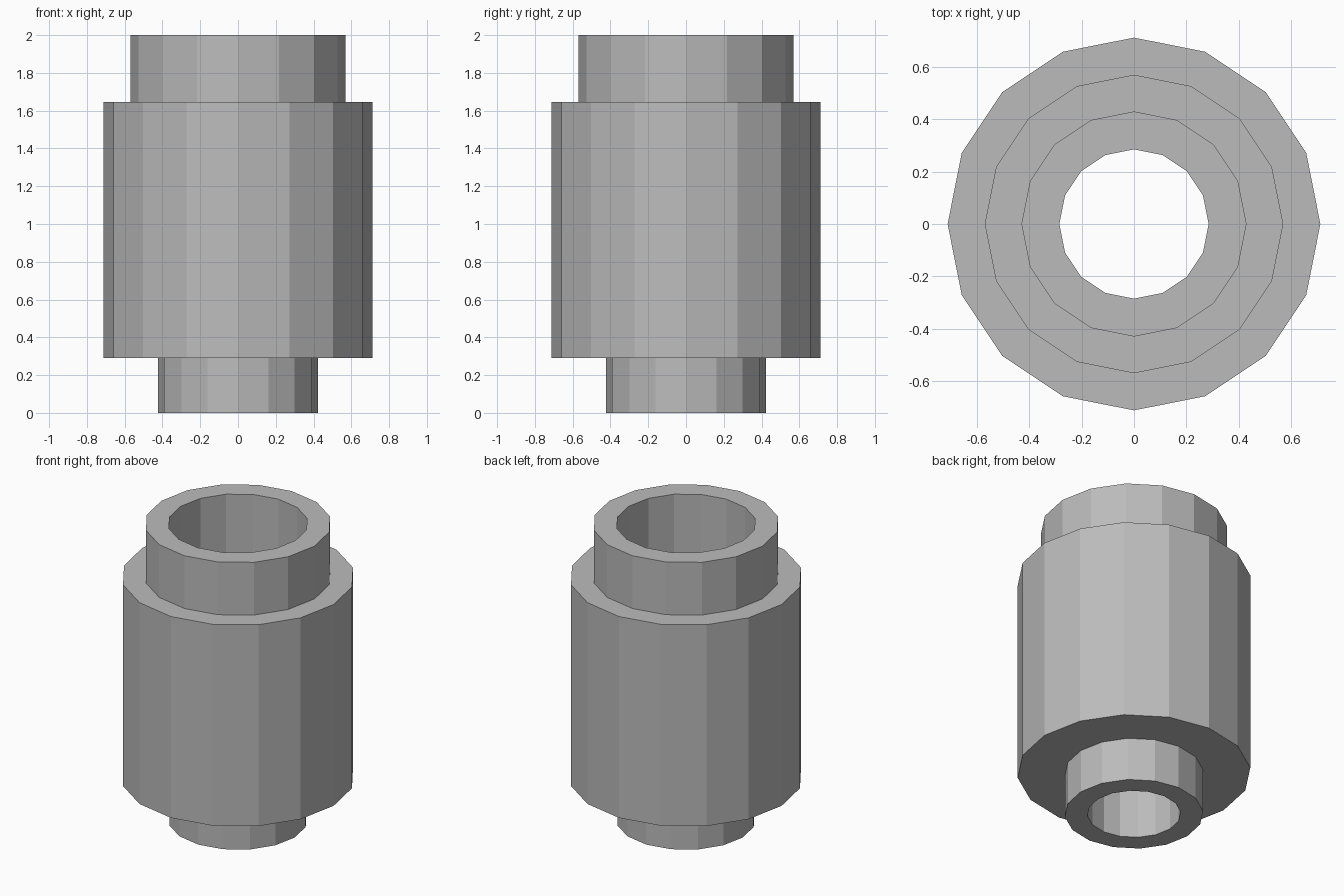
import bpy
import bmesh
from math import cos, sin, tau

SIDES = 16

cube = bpy.data.objects.get("Cube")
if cube:
    bpy.data.objects.remove(cube, do_unlink=True)

# Single plain grey
grey = bpy.data.materials.new("plain grey")
grey.use_nodes = True
colour = (0.5, 0.5, 0.5, 1.0)
grey.diffuse_color = colour
grey.node_tree.nodes["Principled BSDF"].inputs["Base Color"].default_value = colour


def lathe(name, profile):
    """Revolve a closed (radius, height) outline into a flat-faced ring."""
    bm = bmesh.new()
    loops = []
    for radius, height in profile:
        loops.append([bm.verts.new((radius * cos(tau * i / SIDES),
                                    radius * sin(tau * i / SIDES), height))
                      for i in range(SIDES)])
    for low, high in zip(loops, loops[1:] + loops[:1]):
        for i in range(SIDES):
            j = (i + 1) % SIDES
            bm.faces.new((low[i], low[j], high[j], high[i]))
    bmesh.ops.recalc_face_normals(bm, faces=bm.faces)
    mesh = bpy.data.meshes.new(name)
    bm.to_mesh(mesh)
    bm.free()
    mesh.materials.append(grey)
    obj = bpy.data.objects.new(name, mesh)
    bpy.context.collection.objects.link(obj)
    return obj


bore, spigot, socket, collar, body = 0.285, 0.423, 0.428, 0.57, 0.712
body_bottom, ledge, body_top, top = 0.29, 0.43, 1.645, 2.0

# Stepped sleeve: narrow spigot, wide body, upper collar and stepped bore
lathe("stepped_sleeve", [
    (bore, 0), (spigot, 0), (spigot, body_bottom),
    (body, body_bottom), (body, body_top),
    (collar, body_top), (collar, top),
    (socket, top), (socket, ledge), (bore, ledge),
])
